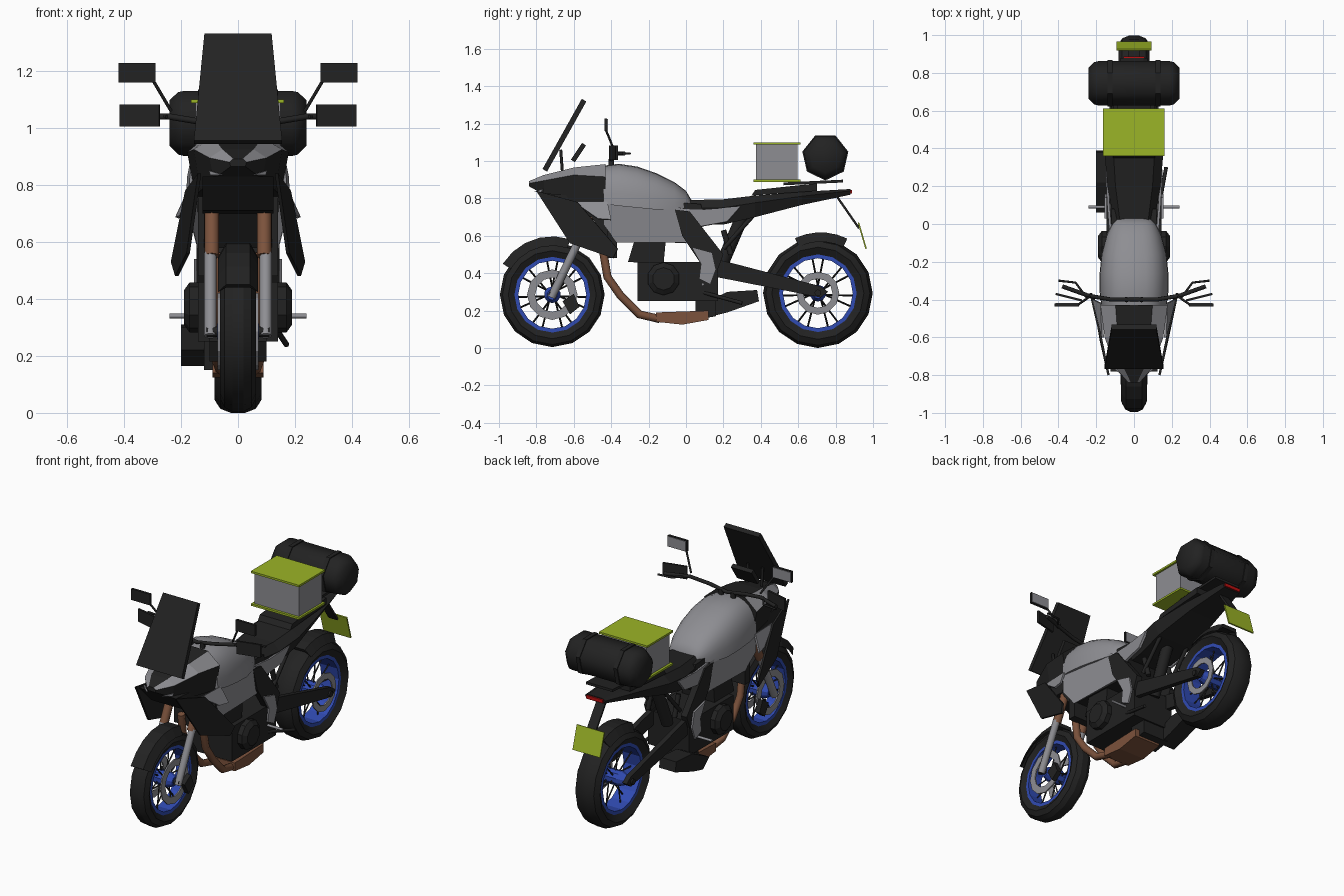
import bpy, bmesh, math
from mathutils import Vector

if "Cube" in bpy.data.objects:
    bpy.data.objects.remove(bpy.data.objects["Cube"], do_unlink=True)


def material(name, r, g, b):
    m = bpy.data.materials.new(name)
    m.use_nodes = True
    m.diffuse_color = (r, g, b, 1)
    m.node_tree.nodes["Principled BSDF"].inputs["Base Color"].default_value = (r, g, b, 1)
    return m


BLACK = material("black", .016, .016, .016)
GREY = material("silver grey", .27, .27, .29)
LIME = material("lime", .33, .46, .02)
BLUE = material("blue", .03, .07, .45)
BROWN = material("copper brown", .2, .085, .045)
RED = material("red", .5, .005, .005)


def finish(name, bm, *mats, smooth=None):
    bmesh.ops.recalc_face_normals(bm, faces=bm.faces)
    me = bpy.data.meshes.new(name)
    bm.to_mesh(me)
    bm.free()
    for m in mats:
        me.materials.append(m)
    ob = bpy.data.objects.new(name, me)
    bpy.context.collection.objects.link(ob)
    bpy.ops.object.select_all(action='DESELECT')
    ob.select_set(True)
    bpy.context.view_layer.objects.active = ob
    if smooth:
        bpy.ops.object.shade_smooth_by_angle(angle=math.radians(smooth))
    return ob


def add_loft(bm, rings, caps=True, closed=False):
    vs = [[bm.verts.new(p) for p in r] for r in rings]
    n = len(vs[0])
    pairs = list(zip(vs, vs[1:])) + ([(vs[-1], vs[0])] if closed else [])
    for a, b in pairs:
        for i in range(n):
            j = (i + 1) % n
            f = bm.faces.new((a[i], a[j], b[j], b[i]))
            f.material_index = 0
    if caps and not closed:
        bm.faces.new(vs[0])
        bm.faces.new(vs[-1])


def loft(name, rings, *mats, smooth=None):
    bm = bmesh.new()
    add_loft(bm, rings)
    return finish(name, bm, *mats, smooth=smooth)


def prism(name, yz, x0, x1, mat, mirror=False):
    """Side outline extruded across x, optionally on both sides."""
    bm = bmesh.new()
    for s in ((1, -1) if mirror else (1,)):
        add_loft(bm, [[(s * x, y, z) for y, z in yz] for x in (x0, x1)])
    return finish(name, bm, mat)


def box(name, lo, hi, mat, mirror=False):
    (x0, y0, z0), (x1, y1, z1) = lo, hi
    return prism(name, [(y0, z0), (y1, z0), (y1, z1), (y0, z1)], x0, x1, mat, mirror)


def plate(name, pts, thick, mat, mirror=True):
    """Thin panel through the given points."""
    bm = bmesh.new()
    for s in ((1, -1) if mirror else (1,)):
        c = [Vector((s * x, y, z)) for x, y, z in pts]
        n = (c[1] - c[0]).cross(c[2] - c[0]).normalized() * thick / 2
        add_loft(bm, [[p - n for p in c], [p + n for p in c]])
    return finish(name, bm, mat)


def tube(name, pts, r, mat, mirror=True, n=8):
    bm = bmesh.new()
    for s in ((1, -1) if mirror else (1,)):
        c = [Vector((s * x, y, z)) for x, y, z in pts]
        rings = []
        for i, p in enumerate(c):
            d = (c[min(i + 1, len(c) - 1)] - c[max(i - 1, 0)]).normalized()
            u = d.cross(Vector((0, 0, 1)) if abs(d.z) < .9 else Vector((0, 1, 0))).normalized()
            v = d.cross(u)
            rings.append([p + r * (math.cos(a) * u + math.sin(a) * v)
                          for a in (2 * math.pi * k / n for k in range(n))])
        add_loft(bm, rings)
    return finish(name, bm, mat, smooth=50)


def revolve(name, prof, y, z, mat, n=16, closed=True, turn=0, smooth=None):
    """Profile of (radius, x) pairs spun about an axle along x."""
    bm = bmesh.new()
    add_loft(bm, [[(x, y + r * math.sin(a), z + r * math.cos(a))
                   for a in (2 * math.pi * k / n + turn for k in range(n))]
                  for r, x in prof], closed=closed)
    return finish(name, bm, mat, smooth=smooth)


# Wheels: tyre, rim, hub, spokes, brake discs
def wheel(label, y, z, R, w, rim, disc_r, disc_sides):
    half = [(rim, .7 * w), (R * .84, w), (R * .95, .75 * w), (R, .3 * w)]
    revolve(label + "_tyre", half + [(r, -x) for r, x in reversed(half)], y, z, BLACK, turn=math.pi, smooth=25)
    k = .72 * w
    revolve(label + "_rim", [(rim + .005, k), (rim - .018, k), (rim - .018, -k), (rim + .005, -k)], y, z, BLUE)
    revolve(label + "_hub", [(.028, w + .01), (.045, .6 * w), (.045, -.6 * w), (.028, -w - .01)],
            y, z, BLUE, n=10, closed=False)
    for s in disc_sides:
        x = s * (w + .005)
        i = disc_r * .68
        revolve(label + "_brake_disc", [(disc_r, x - .004), (disc_r, x + .004), (i, x + .004), (i, x - .004)],
                y, z, GREY, n=12)
    for i in range(7):
        a = 2 * math.pi * i / 7
        for s in (1, -1):
            b = a + s * .16
            tube(label + "_spoke", [(s * .02, y + .04 * math.sin(a), z + .04 * math.cos(a)),
                                    (s * .01, y + rim * math.sin(b), z + rim * math.cos(b))],
                 .005, BLACK, mirror=False, n=4)


wheel("front", -.715, .285, .28, .063, .2, .135, (1, -1))
wheel("rear", .705, .293, .293, .083, .205, .115, (1,))


# Fenders following the tyres
def fender(name, y, z, r, w, a0, a1):
    rings = []
    for i in range(6):
        a = math.radians(a0 + (a1 - a0) * i / 5)
        p = [(-w, r - .05), (-w * .6, r), (w * .6, r), (w, r - .05), (w * .6, r - .02), (-w * .6, r - .02)]
        rings.append([(x, y + q * math.sin(a), z + q * math.cos(a)) for x, q in p])
    loft(name, rings, BLACK)


fender("front_fender", -.715, .285, .312, .07, -58, 18)
fender("rear_fender", .72, .293, .325, .075, -25, 26)

# Front fork, caliper and pegs
tube("fork_lower", [(.097, -.72, .27), (.097, -.58, .56)], .022, GREY)
tube("fork_upper", [(.092, -.585, .55), (.092, -.48, .77)], .026, BROWN)
tube("front_axle", [(-.11, -.715, .285), (.11, -.715, .285)], .018, BLACK, mirror=False)
tube("rear_axle", [(-.14, .705, .295), (.14, .705, .295)], .018, BLACK, mirror=False)
prism("front_caliper", [(-.66, .25), (-.60, .29), (-.57, .22), (-.62, .18)], .07, .1, BLACK, True)
tube("foot_peg", [(.1, .09, .34), (.24, .09, .34)], .008, GREY)

# Engine, radiator and core
box("engine_block", (-.14, -.26, .25), (.14, .17, .46), BLACK)
prism("engine_cylinders", [(-.31, .46), (-.12, .45), (-.1, .66), (-.25, .66)], -.11, .11, BLACK)
for s in (1, -1):
    revolve("engine_cover", [(.088, s * .13), (.088, s * .17), (.06, s * .19)], -.12, .37, BLACK, n=10, closed=False)
prism("frame_core", [(-.52, .72), (-.42, .58), (0, .56), (.1, .66), (.08, .77), (-.45, .8)], -.12, .12, BLACK)
box("radiator", (-.14, -.42, .48), (.14, -.37, .76), BLACK)
prism("frame_spar", [(-.06, .74), (.02, .73), (.2, .5), (.17, .42), (.08, .45), (-.02, .6)], .105, .145, BLACK, True)
prism("peg_bracket", [(.03, .54), (.14, .51), (.16, .42), (.13, .34), (.07, .37), (.08, .45)], .145, .155, GREY, True)
prism("swingarm", [(.14, .48), (.16, .38), (.72, .27), (.76, .30), (.72, .33), (.3, .44)], .1, .13, BLACK, True)
tube("rear_shock", [(0, .18, .42), (0, .3, .7)], .035, BLACK, mirror=False)
tube("subframe_strut", [(.1, .2, .53), (.1, .36, .71)], .012, BLACK)
tube("shock_link", [(.09, .2, .63), (.09, .24, .5)], .015, BLACK)
tube("side_stand", [(.13, .08, .3), (.17, .3, .24)], .01, BLACK, mirror=False)

# Exhaust
tube("exhaust_header", [(.07, -.45, .56), (.075, -.42, .38), (.075, -.35, .28),
                        (.07, -.25, .18), (.06, -.14, .155)], .022, BROWN)
prism("exhaust_collector", [(-.16, .14), (-.02, .125), (.12, .15), (.12, .2), (-.16, .19)], -.09, .09, BROWN)
prism("silencer", [(.06, .22), (.12, .165), (.22, .19), (.39, .25), (.38, .31), (.22, .3)], -.2, -.09, BLACK)
prism("exhaust_link", [(.05, .15), (.16, .17), (.16, .25), (.05, .25)], -.12, .06, BLACK)


# Fuel tank: domed sections
def dome(y, w, zb, zt, n=14):
    return [(w * math.copysign(abs(math.cos(a)) ** .7, math.cos(a)), y, zb + (zt - zb) * max(math.sin(a), 0) ** .8)
            for a in (math.pi * k / n for k in range(n + 1))]


loft("fuel_tank", [dome(*s) for s in (
    (-.44, .172, .77, .975), (-.36, .182, .76, .985), (-.26, .182, .75, .97), (-.16, .172, .74, .935),
    (-.06, .145, .74, .885), (.0, .115, .75, .84), (.03, .085, .765, .79))], GREY, smooth=40)


# Nose: black cowl with grey shoulder strips
def nose(y, w, zb, zm, zt):
    r = [(.55 * w, zt), (w, zm), (.85 * w, zb)]
    return [(x, y, z) for x, z in r] + [(-x, y, z) for x, z in reversed(r)]


cowl = loft("nose_cowl", [nose(*s) for s in ((-.84, .03, .865, .88, .892), (-.76, .1, .82, .895, .925),
            (-.6, .155, .78, .925, .965), (-.43, .178, .76, .915, .983))], BLACK, GREY)
for p in cowl.data.polygons:
    if .3 < p.normal.z < .95 and abs(p.center.x) > .02:
        p.material_index = 1
prism("nose_underside", [(-.78, .83), (-.66, .71), (-.5, .7), (-.45, .8)], -.125, .125, BLACK)
plate("headlight_strip", [(.05, -.807, .835), (.1, -.765, .85), (.095, -.77, .835)], .008, GREY)

# Side fairings
plate("side_wing", [(.135, -.8, .84), (.18, -.58, .78), (.23, -.365, .53), (.215, -.39, .48), (.175, -.62, .56)],
      .012, BLACK)
plate("wing_trim", [(.165, -.6, .78), (.172, -.42, .78), (.215, -.4, .685), (.2, -.47, .69)], .012, GREY)
plate("side_panel", [(.17, -.44, .79), (.165, -.2, .76), (.14, -.03, .74), (.13, .0, .575), (.14, -.37, .575),
                     (.165, -.44, .67)], .02, GREY)
plate("tail_panel", [(.125, -.03, .745), (.135, .1, .74), (.145, .29, .755), (.14, .22, .675), (.125, .0, .635)],
      .014, GREY)

# Screen, dash and bars
plate("windscreen", [(-.155, -.755, .95), (.155, -.755, .95), (.118, -.545, 1.325), (-.118, -.545, 1.325)],
      .028, BLACK, False)
plate("dash", [(-.07, -.605, 1.0), (.07, -.605, 1.0), (.07, -.545, 1.09), (-.07, -.545, 1.09)], .025, BLACK, False)
tube("screen_stay", [(.05, -.66, .93), (.05, -.67, 1.06)], .008, BLACK)
tube("handlebar", [(0, -.4, 1.0), (.12, -.4, 1.02), (.24, -.38, 1.04), (.38, -.33, 1.04)], .011, BLACK)
tube("bar_riser", [(.04, -.4, .96), (.04, -.4, 1.01)], .015, BLACK)
tube("lever", [(.25, -.39, 1.04), (.31, -.31, 1.04), (.4, -.3, 1.04)], .006, BLACK)
plate("hand_guard", [(.275, -.405, 1.005), (.415, -.37, 1.005), (.415, -.37, 1.083), (.275, -.405, 1.083)],
      .012, BLACK)
tube("mirror_stalk", [(.235, -.385, 1.06), (.3, -.43, 1.17)], .006, BLACK)
box("mirror_shell", (.29, -.437, 1.16), (.42, -.422, 1.228), BLACK, True)
box("mirror_glass", (.295, -.422, 1.164), (.415, -.418, 1.224), GREY, True)


# Seat and tail
def slab(y, w, zb, zt):
    return [(-.8 * w, y, zb), (.8 * w, y, zb), (w, y, (zb + 2 * zt) / 3), (.7 * w, y, zt), (-.7 * w, y, zt),
            (-w, y, (zb + 2 * zt) / 3)]


loft("seat_and_tail", [slab(*s) for s in ((-.02, .1, .66, .79), (.2, .14, .66, .795), (.37, .155, .7, .815),
                                          (.62, .12, .765, .835), (.88, .07, .82, .85))], BLACK)
prism("rear_pad", [(.35, .815), (.37, .845), (.7, .88), (.7, .84)], -.11, .11, BLACK)
prism("luggage_rack", [(.52, .87), (.52, .885), (.84, .9), (.84, .885)], -.09, .09, BLACK)
box("tail_light", (-.055, .845, .825), (.055, .888, .845), RED)

# Number plate and bracket
plate("plate_bracket", [(-.03, .8, .82), (.03, .8, .82), (.03, .925, .64), (-.03, .925, .64)], .012, BLACK, False)
plate("number_plate", [(-.093, .922, .67), (.093, .922, .67), (.093, .963, .53), (-.093, .963, .53)],
      .008, LIME, False)

# Top box with lid and base
box("top_box", (-.15, .375, .9), (.15, .597, 1.09), GREY)
box("top_box_lid", (-.165, .36, 1.088), (.162, .612, 1.1), LIME)
box("top_box_base", (-.165, .36, .888), (.162, .612, .9), LIME)

# Roll bag with straps
turn = math.pi / 7
revolve("roll_bag", [(.085, -.24), (.115, -.21), (.12, -.19), (.12, .19), (.115, .21), (.085, .24)],
        .745, 1.022, BLACK, n=7, closed=False, turn=turn, smooth=60)
for s in (1, -1):
    revolve("bag_strap", [(.126, s * .115), (.126, s * .14), (.11, s * .14), (.11, s * .115)],
            .745, 1.022, BLACK, n=7, turn=turn)
